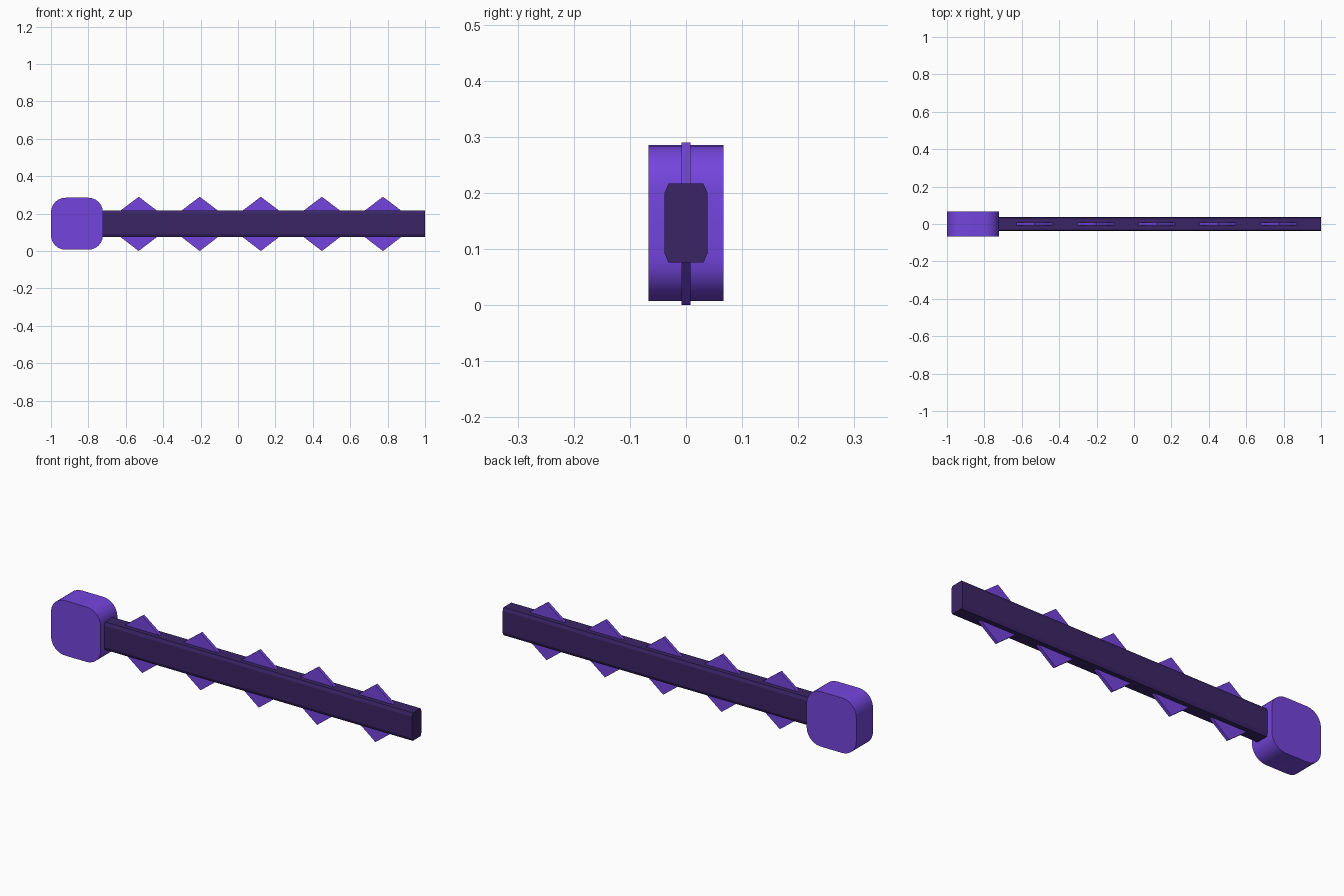
import bpy, bmesh, math

if "Cube" in bpy.data.objects:
    bpy.data.objects.remove(bpy.data.objects["Cube"])

def material(name, rgb):
    m = bpy.data.materials.new(name)
    m.diffuse_color = (*rgb, 1)
    m.use_nodes = True
    m.node_tree.nodes["Principled BSDF"].inputs["Base Color"].default_value = m.diffuse_color
    return m

violet = material("violet", (0.174, 0.060, 0.723))
dark = material("dark purple", (0.044, 0.018, 0.133))
ZC = 0.146  # centre height of the whole model

def prism(name, profile, depth_axis, lo, hi, mat, smooth=False):
    """Extrude a closed 2D profile along x (profile is y,z) or y (profile is x,z)."""
    def point(p, d):
        return (d, p[0], p[1]) if depth_axis == "x" else (p[0], d, p[1])
    bm = bmesh.new()
    a = [bm.verts.new(point(p, lo)) for p in profile]
    b = [bm.verts.new(point(p, hi)) for p in profile]
    bm.faces.new(a)
    bm.faces.new(b)
    n = len(profile)
    for i in range(n):
        j = (i + 1) % n
        bm.faces.new((a[i], a[j], b[j], b[i]))
    bmesh.ops.recalc_face_normals(bm, faces=bm.faces)
    me = bpy.data.meshes.new(name)
    bm.to_mesh(me)
    bm.free()
    me.materials.append(mat)
    ob = bpy.data.objects.new(name, me)
    bpy.context.collection.objects.link(ob)
    if smooth:
        bpy.ops.object.select_all(action="DESELECT")
        ob.select_set(True)
        bpy.context.view_layer.objects.active = ob
        bpy.ops.object.shade_smooth_by_angle(angle=math.radians(35))
    return ob

# Rounded end block
hx, hz, r, seg = 0.139, 0.139, 0.078, 6
block = []
for k, (sx, sz) in enumerate([(1, 1), (-1, 1), (-1, -1), (1, -1)]):
    for i in range(seg + 1):
        t = math.pi / 2 * (k + i / seg)
        block.append((-0.861 + sx * (hx - r) + r * math.cos(t),
                      ZC + sz * (hz - r) + r * math.sin(t)))
prism("end_block", block, "y", -0.067, 0.067, violet, smooth=True)

# Long bar with chamfered edges
w, h, cy, cz = 0.038, 0.0705, 0.007, 0.016
bar = [(w, ZC - h + cz), (w, ZC + h - cz), (w - cy, ZC + h), (cy - w, ZC + h),
       (-w, ZC + h - cz), (-w, ZC - h + cz), (cy - w, ZC - h), (w - cy, ZC - h)]
prism("bar", bar, "x", -0.74, 1.0, dark)

# Thin diamond plates through the bar, whose tips form the teeth
for i in range(5):
    x = -0.531 + i * 0.3265
    diamond = [(x - 0.19, ZC), (x, ZC - 0.146), (x + 0.19, ZC), (x, ZC + 0.144)]
    prism(f"tooth_plate_{i + 1}", diamond, "y", -0.008, 0.008, violet)
